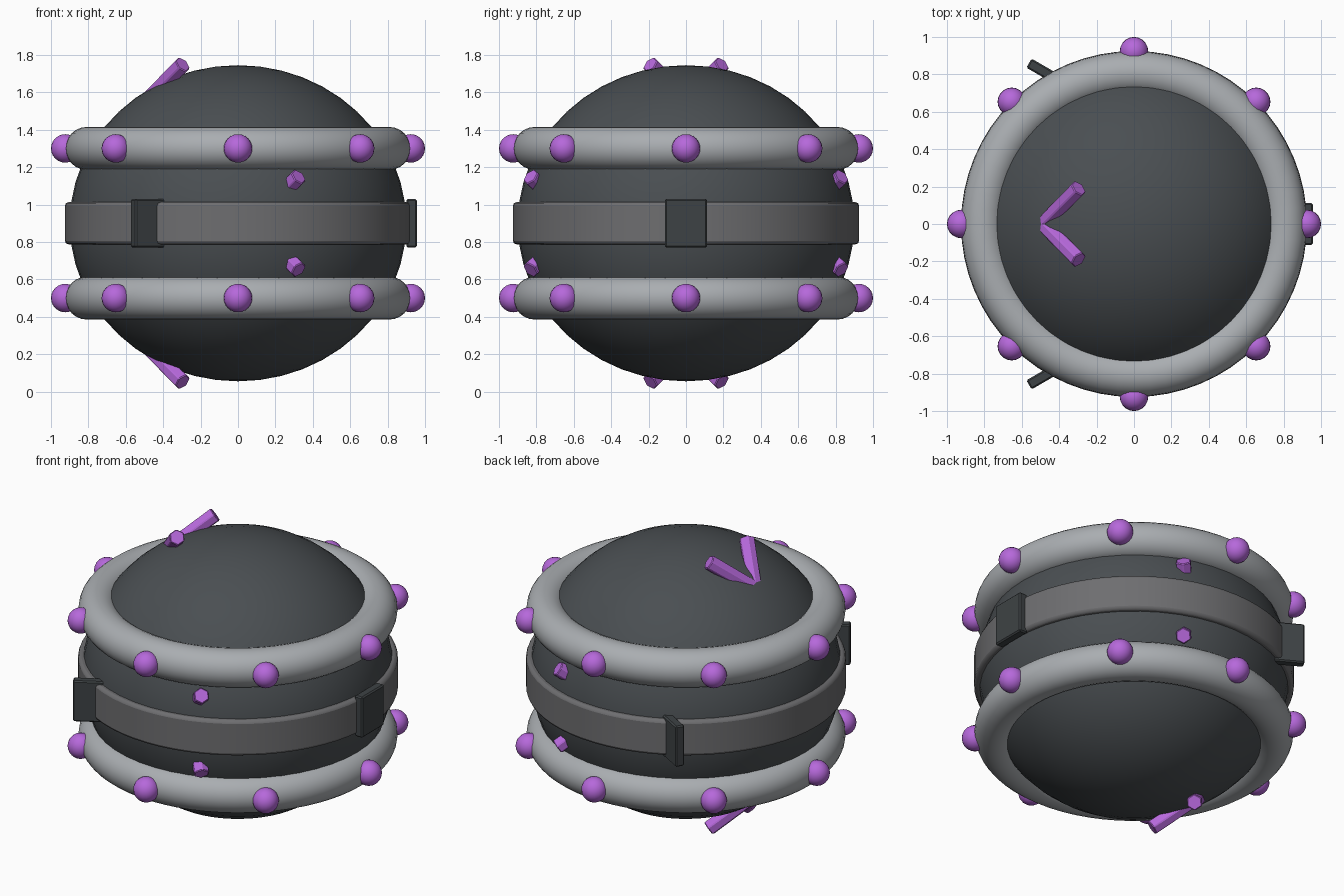
import bpy, math
from mathutils import Vector, Matrix

if "Cube" in bpy.data.objects:
    bpy.data.objects.remove(bpy.data.objects["Cube"])

MID = 0.9  # height of the equator


def mat(name, rgb):
    m = bpy.data.materials.new(name)
    m.diffuse_color = (*rgb, 1)
    m.use_nodes = True
    m.node_tree.nodes["Principled BSDF"].inputs["Base Color"].default_value = m.diffuse_color
    return m


SHELL = mat("charcoal", (0.068, 0.077, 0.084))
RING = mat("light_grey", (0.40, 0.42, 0.44))
BAND = mat("mid_grey", (0.155, 0.155, 0.162))
CLAMP = mat("dark_grey", (0.048, 0.055, 0.059))
PURPLE = mat("purple", (0.47, 0.14, 0.71))


def finish(name, m, smooth=True):
    ob = bpy.context.object
    ob.name = name
    ob.data.materials.append(m)
    if smooth:
        bpy.ops.object.shade_smooth_by_angle(angle=math.radians(35))
    return ob


def bevel(ob, width, segments=2):
    b = ob.modifiers.new("bevel", 'BEVEL')
    b.width, b.segments = width, segments
    b.limit_method = 'ANGLE'
    b.angle_limit = math.radians(40)


# Slightly squashed round body
bpy.ops.mesh.primitive_uv_sphere_add(segments=48, ring_count=24, location=(0, 0, MID))
bpy.context.object.scale = (0.9, 0.9, 0.845)
finish("body", SHELL)

# Upper and lower rings, each with eight round studs
for side, sz in (("upper", 1), ("lower", -1)):
    z = MID + sz * 0.4
    bpy.ops.mesh.primitive_torus_add(major_radius=0.808, minor_radius=0.115,
                                     major_segments=64, minor_segments=24, location=(0, 0, z))
    finish(side + "_ring", RING)
    for i in range(8):
        a = i * math.pi / 4
        bpy.ops.mesh.primitive_uv_sphere_add(
            segments=20, ring_count=12, radius=0.076,
            location=(0.924 * math.cos(a), 0.924 * math.sin(a), z))
        finish(f"{side}_stud_{i + 1}", PURPLE)

# Equator band
bpy.ops.mesh.primitive_cylinder_add(vertices=64, radius=0.925, depth=0.225, location=(0, 0, MID))
bevel(finish("equator_band", BAND), 0.018)

# Three clamp plates; the two at the left stand askew to the band
for i, deg in enumerate((0, 120, 240)):
    a = math.radians(deg)
    bpy.ops.mesh.primitive_cube_add(size=1, location=(0.928 * math.cos(a), 0.928 * math.sin(a), MID),
                                    rotation=(0, 0, -a))
    bpy.context.object.scale = (0.056, 0.225, 0.26)
    bpy.ops.object.transform_apply(location=False, rotation=False, scale=True)
    bevel(finish(f"clamp_{i + 1}", CLAMP, False), 0.008, 1)

# Slanted six-sided spikes poking out of the body, mirrored front/back and up/down
LENGTH = 0.36
for label, tip in (("pole_spike", (-0.295, 0.192, 0.85)), ("side_spike", (0.325, 0.832, 0.25))):
    for sy in (1, -1):
        for sz in (1, -1):
            d = Vector((1, sy, sz)).normalized()
            end = Vector((tip[0], tip[1] * sy, MID + tip[2] * sz))
            bpy.ops.mesh.primitive_cone_add(vertices=6, radius1=0.044, radius2=0.048, depth=LENGTH,
                                            location=end - d * LENGTH / 2,
                                            rotation=d.to_track_quat('Z', 'Y').to_euler())
            bevel(finish(f"{label}_{'back' if sy > 0 else 'front'}_{'top' if sz > 0 else 'bottom'}",
                         PURPLE, False), 0.005, 1)
